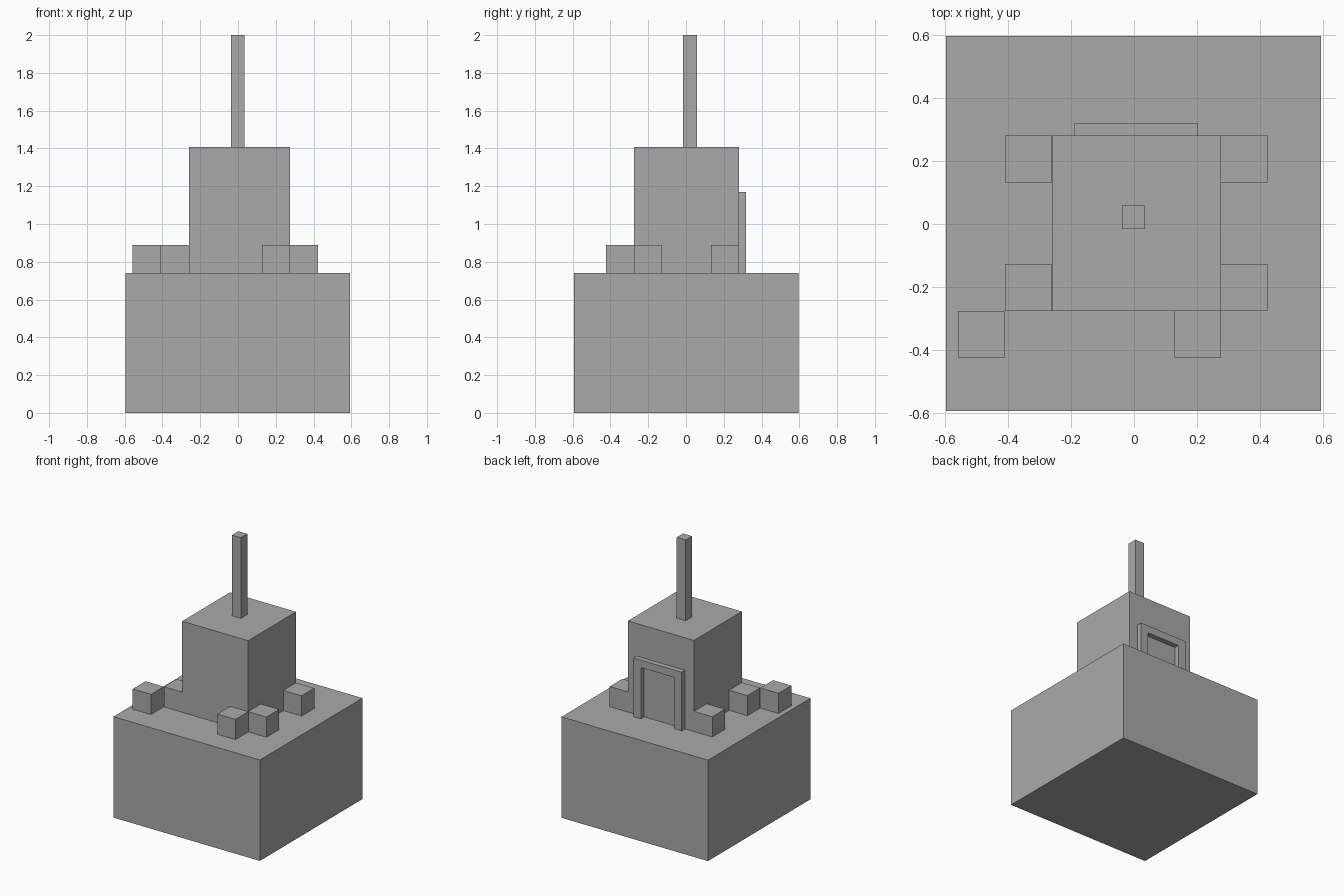
import bpy
import bmesh
from mathutils import Matrix, Vector

cube = bpy.data.objects.get("Cube")
if cube:
    bpy.data.objects.remove(cube, do_unlink=True)

# One plain stone colour
stone = bpy.data.materials.new("stone_grey")
stone.use_nodes = True
colour = (0.4, 0.4, 0.4, 1)
stone.diffuse_color = colour
stone.node_tree.nodes["Principled BSDF"].inputs["Base Color"].default_value = colour


def box(name, low, high):
    """Add a flat-sided box between two opposite corners."""
    low, high = Vector(low), Vector(high)
    bm = bmesh.new()
    matrix = Matrix.Translation((low + high) / 2) @ Matrix.Diagonal((high - low).to_4d())
    bmesh.ops.create_cube(bm, size=1, matrix=matrix)
    mesh = bpy.data.meshes.new(name)
    bm.to_mesh(mesh)
    bm.free()
    mesh.materials.append(stone)
    obj = bpy.data.objects.new(name, mesh)
    bpy.context.collection.objects.link(obj)


DECK, ROOF = 0.74, 1.408

# Base, tower and mast
box("base", (-0.595, -0.593, 0), (0.593, 0.595, DECK))
box("tower", (-0.26, -0.275, DECK), (0.275, 0.28, ROOF))
box("mast", (-0.038, -0.016, ROOF), (0.035, 0.058, 2))

# Small blocks around the tower foot
SIZE = 0.148
blocks = {
    "back_right_block": (-0.409, 0.132),
    "back_left_block": (0.275, 0.132),
    "side_right_block": (-0.409, -0.275),
    "side_left_block": (0.275, -0.275),
    "front_right_block": (-0.558, -0.423),
    "front_left_block": (0.128, -0.423),
}
for name, (x, y) in blocks.items():
    box(name, (x, y, DECK), (x + SIZE, y + SIZE, DECK + SIZE))

# Doorway on the back: two posts and a lintel
LEFT, RIGHT, POST, TOP, LINTEL = 0.203, -0.188, 0.06, 1.17, 0.055
INNER, OUTER = 0.28, 0.318
box("door_post_right", (RIGHT, INNER, DECK), (RIGHT + POST, OUTER, TOP - LINTEL))
box("door_post_left", (LEFT - POST, INNER, DECK), (LEFT, OUTER, TOP - LINTEL))
box("door_lintel", (RIGHT, INNER, TOP - LINTEL), (LEFT, OUTER, TOP))
